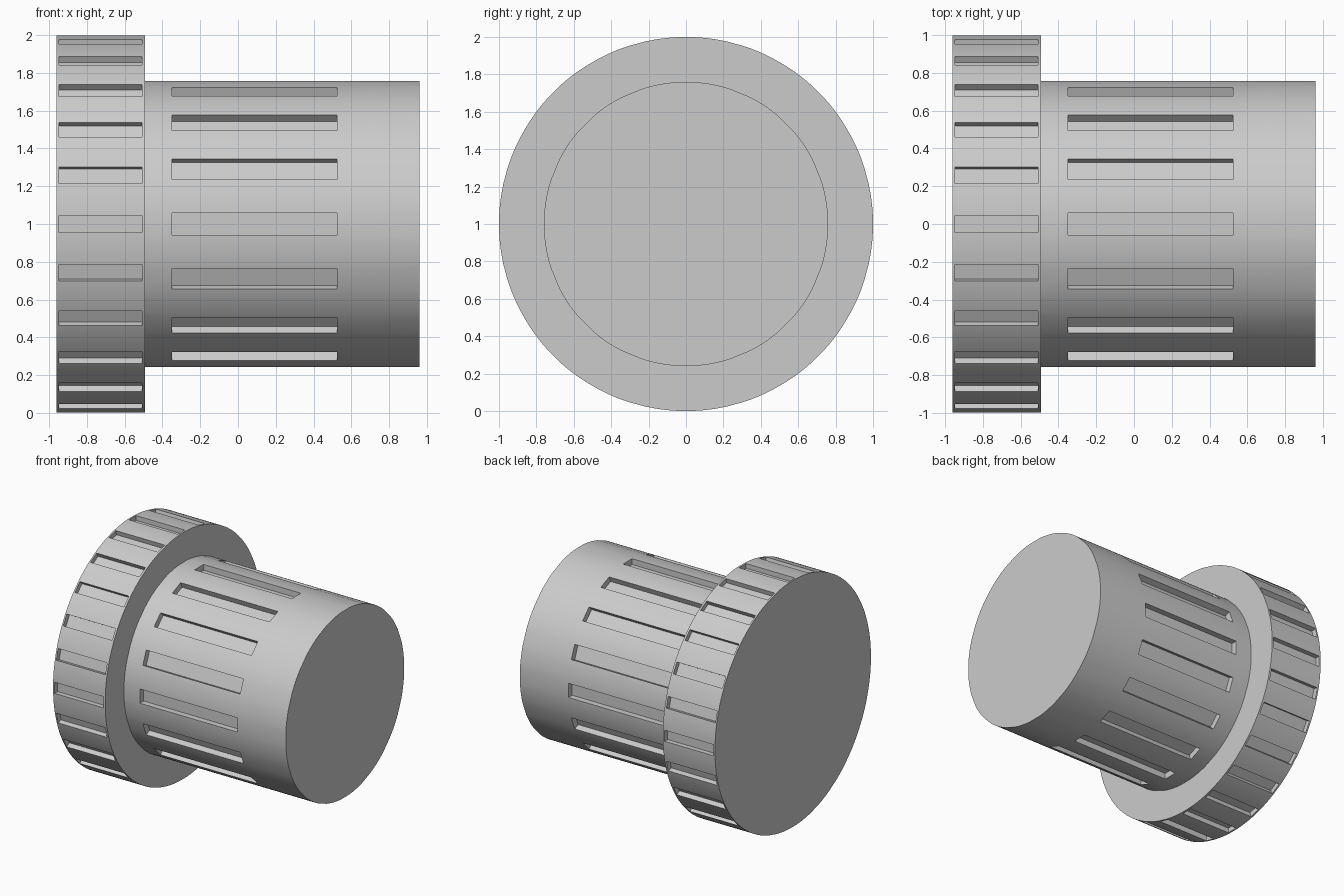
import bpy
import bmesh
from math import asin, cos, sin, tau, radians
from mathutils import Vector

cube = bpy.data.objects.get("Cube")
if cube:
    bpy.data.objects.remove(cube, do_unlink=True)

# Single grey finish
grey = bpy.data.materials.new("plain grey")
grey.use_nodes = True
colour = (0.6, 0.6, 0.6, 1.0)
grey.diffuse_color = colour
bsdf = next(n for n in grey.node_tree.nodes if n.type == 'BSDF_PRINCIPLED')
bsdf.inputs["Base Color"].default_value = colour

AXIS_HEIGHT = 1.0


def slotted_cylinder(name, radius, x_range, slot_x, slots, width, floor_radius, steps):
    """Solid cylinder along x with sunken flat-bottomed slots around its side."""
    half = asin(width / 2 / radius)
    pitch = tau / slots
    # One facet per slot, then several facets to the next slot
    angles = []
    for i in range(slots):
        start = i * pitch + half
        angles += [i * pitch - half]
        angles += [start + (pitch - 2 * half) * k / steps for k in range(steps)]
    count = len(angles)

    bm = bmesh.new()
    rings = []
    for x in (x_range[0], slot_x[0], slot_x[1], x_range[1]):
        rings.append([bm.verts.new((x, -radius * cos(a), AXIS_HEIGHT + radius * sin(a)))
                      for a in angles])

    # Side faces, remembering the ones that become slots
    slot_faces = []
    for band in range(3):
        a, b = rings[band], rings[band + 1]
        for i in range(count):
            j = (i + 1) % count
            face = bm.faces.new((a[i], b[i], b[j], a[j]))
            if band == 1 and i % (steps + 1) == 0:
                slot_faces.append(face)

    # End caps
    bm.faces.new(rings[0])
    bm.faces.new(rings[-1][::-1])
    bmesh.ops.recalc_face_normals(bm, faces=bm.faces[:])

    # Sink each slot straight towards the axis
    depth = radius * cos(half) - floor_radius
    for face in slot_faces:
        inward = Vector(face.normal) * -depth
        result = bmesh.ops.extrude_discrete_faces(bm, faces=[face])
        bmesh.ops.translate(bm, verts=result["faces"][0].verts[:], vec=inward)
    bmesh.ops.recalc_face_normals(bm, faces=bm.faces[:])

    mesh = bpy.data.meshes.new(name)
    bm.to_mesh(mesh)
    bm.free()
    mesh.materials.append(grey)
    obj = bpy.data.objects.new(name, mesh)
    bpy.context.collection.objects.link(obj)

    bpy.ops.object.select_all(action='DESELECT')
    obj.select_set(True)
    bpy.context.view_layer.objects.active = obj
    bpy.ops.object.shade_smooth_by_angle(angle=radians(30))
    return obj


# Wide grip ring
slotted_cylinder("grip_flange", radius=1.0, x_range=(-0.96, -0.492), slot_x=(-0.947, -0.508),
                 slots=24, width=0.09, floor_radius=0.96, steps=4)

# Narrower plug body, seated slightly into the flange
slotted_cylinder("plug_body", radius=0.76, x_range=(-0.5, 0.96), slot_x=(-0.349, 0.524),
                 slots=16, width=0.115, floor_radius=0.71, steps=5)
